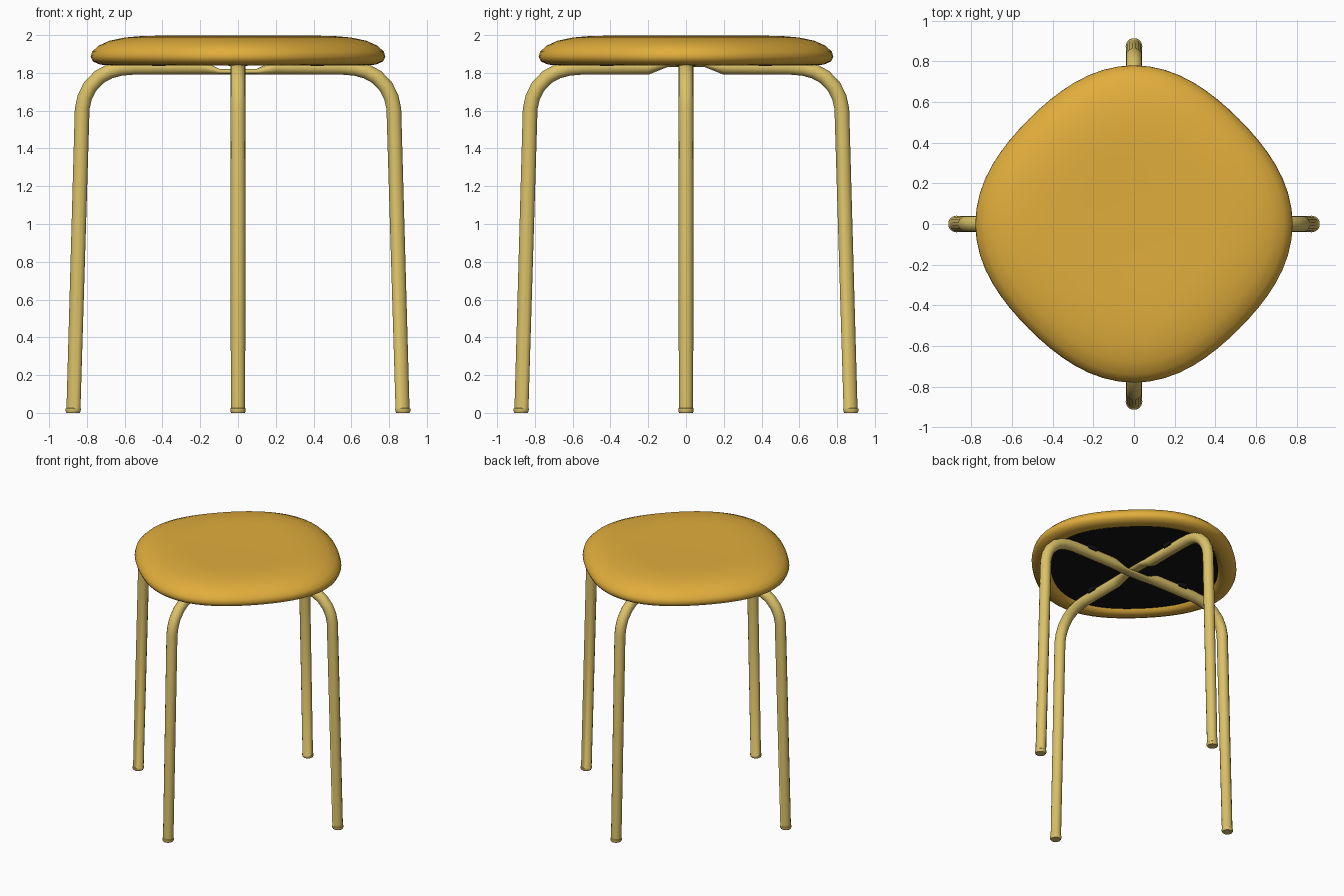
import bpy, bmesh, math
from mathutils import Vector

if "Cube" in bpy.data.objects:
    bpy.data.objects.remove(bpy.data.objects["Cube"], do_unlink=True)


def material(name, rgb):
    m = bpy.data.materials.new(name)
    m.use_nodes = True
    m.diffuse_color = (*rgb, 1)
    m.node_tree.nodes["Principled BSDF"].inputs["Base Color"].default_value = (*rgb, 1)
    return m


mustard = material("mustard upholstery", (0.75, 0.42, 0.045))
sand = material("sand painted steel", (0.71, 0.54, 0.14))
black = material("black underside", (0.006, 0.006, 0.006))


def finish(name, bm, mats, angle=40):
    bmesh.ops.recalc_face_normals(bm, faces=bm.faces)
    mesh = bpy.data.meshes.new(name)
    bm.to_mesh(mesh)
    bm.free()
    ob = bpy.data.objects.new(name, mesh)
    bpy.context.collection.objects.link(ob)
    for m in mats:
        mesh.materials.append(m)
    bpy.ops.object.select_all(action="DESELECT")
    ob.select_set(True)
    bpy.context.view_layer.objects.active = ob
    bpy.ops.object.shade_smooth_by_angle(angle=math.radians(angle))
    return ob


def skin(bm, rings):
    """Bridge matching vertex rings and close both ends."""
    loops = [[bm.verts.new(p) for p in ring] for ring in rings]
    n = len(loops[0])
    for a, b in zip(loops, loops[1:]):
        for i in range(n):
            j = (i + 1) % n
            bm.faces.new((a[i], a[j], b[j], b[i]))
    return bm.faces.new(loops[0]), bm.faces.new(loops[-1])


# Cushion: rounded four-lobed outline, with a recessed black base
PROFILE = [(0.2, 1.992), (0.4, 1.997), (0.5, 1.996), (0.6, 1.987), (0.68, 1.97),
           (0.74, 1.943), (0.772, 1.912), (0.78, 1.885), (0.768, 1.86),
           (0.73, 1.844), (0.69, 1.84), (0.655, 1.848), (0.64, 1.87)]


def outline(r, z, count=64):
    ring = []
    for i in range(count):
        t = math.tau * i / count
        s = r * (0.968 + 0.032 * math.cos(4 * t))
        ring.append((s * math.cos(t), s * math.sin(t), z))
    return ring


bm = bmesh.new()
top, base = skin(bm, [outline(r, z) for r, z in PROFILE])
base.material_index = 1
finish("seat_cushion", bm, [mustard, black], 50)

# Bent tubes: distance from centre, height, vertical half-thickness
LEG = [(0.873, 0.0, 0.036), (0.873, 0.008, 0.041), (0.872, 0.022, 0.041),
       (0.871, 0.025, 0.038), (0.825, 1.61, 0.04), (0.812, 1.67, 0.04),
       (0.785, 1.725, 0.04), (0.735, 1.778, 0.04), (0.68, 1.808, 0.04),
       (0.62, 1.824, 0.04), (0.55, 1.83, 0.04), (0.2, 1.83, 0.04)]


def bent_tube(name, mid_z, turn):
    half = LEG + [(0.1, mid_z, 0.015)]
    path = half + [(-r, z, h) for r, z, h in reversed(half)]
    rings = []
    for k, (x, z, h) in enumerate(path):
        a, b = path[max(k - 1, 0)], path[min(k + 1, len(path) - 1)]
        d = Vector((b[0] - a[0], 0, b[1] - a[1])).normalized()
        if z < 0.03:
            d = Vector((0, 0, 1 if x > 0 else -1))
        up = d.cross(Vector((0, 1, 0)))
        ring = []
        for i in range(14):
            t = math.tau * i / 14
            side = h if z < 0.03 else 0.04
            p = Vector((x, side * math.cos(t), z)) + up * h * math.sin(t)
            ring.append((-p.y, p.x, p.z) if turn else p)
        rings.append(ring)
    bm = bmesh.new()
    skin(bm, rings)
    finish(name, bm, [sand])


bent_tube("side_legs_tube", 1.807, False)
bent_tube("front_back_legs_tube", 1.845, True)

# Mounting clips hold the tubes to the base
for name, x, y in (("left", 1, 0), ("right", -1, 0), ("back", 0, 1), ("front", 0, -1)):
    bm = bmesh.new()
    bmesh.ops.create_cube(bm, size=1)
    for v in bm.verts:
        along, across = (v.co.x, v.co.y) if x else (v.co.y, v.co.x)
        along, across = along * 0.07, across * 0.1
        v.co = (0.42 * x + (along if x else across),
                0.42 * y + (across if x else along),
                1.855 + v.co.z * 0.036)
    finish(name + "_mounting_clip", bm, [black])
